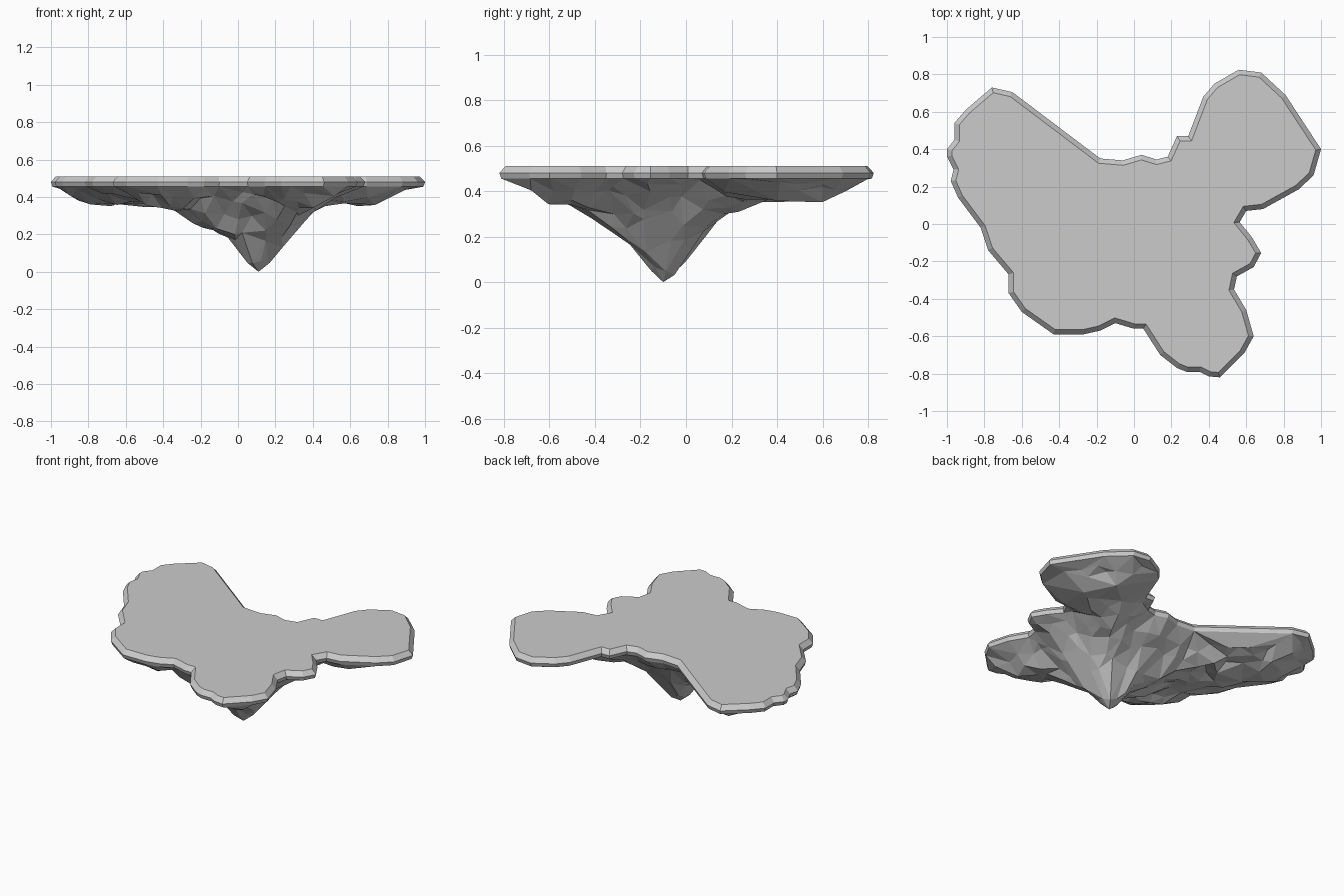
import bpy, bmesh, math, random
from mathutils import Vector
from mathutils.geometry import delaunay_2d_cdt, intersect_point_line

if "Cube" in bpy.data.objects:
    bpy.data.objects.remove(bpy.data.objects["Cube"])

random.seed(4)

# Coastline of the island, clockwise from the west
COAST = [(-1, .40), (-.96, .45), (-.96, .54), (-.90, .61), (-.76, .73), (-.65, .705),
         (-.18, .35), (-.06, .34), (.04, .37), (.12, .345), (.18, .36), (.23, .47),
         (.29, .47), (.37, .68), (.43, .75), (.56, .825), (.68, .81), (.81, .69),
         (1, .40), (.96, .26), (.88, .185), (.69, .08), (.60, .07), (.565, .01),
         (.63, -.07), (.68, -.155), (.64, -.23), (.55, -.28), (.535, -.35), (.60, -.46),
         (.64, -.60), (.59, -.69), (.46, -.82), (.40, -.815), (.35, -.79), (.28, -.79),
         (.23, -.77), (.14, -.70), (.05, -.56), (0, -.56), (-.10, -.53), (-.18, -.57),
         (-.27, -.59), (-.43, -.59), (-.60, -.47), (-.67, -.37), (-.67, -.27),
         (-.78, -.14), (-.82, -.02), (-.94, .14), (-.98, .23), (-.965, .29), (-1, .36)]
coast = [Vector(p) for p in reversed(COAST)]
n = len(coast)
APEX = Vector((.11, -.10))
# Height of the central rock by distance from its tip
CORE = [(0, 0), (.05, .035), (.12, .12), (.17, .17), (.25, .205), (.33, .25),
        (.42, .32), (.55, .36), (3, .37)]


def inset(loop, d):
    out = []
    for i, p in enumerate(loop):
        a = (p - loop[i - 1]).normalized()
        b = (loop[(i + 1) % n] - p).normalized()
        na, nb = Vector((-a.y, a.x)), Vector((-b.y, b.x))
        m = (na + nb).normalized()
        out.append(p + m * d / max(.75, m.dot(na)))
    return out


def edge_distance(p):
    best = 9
    for i in range(n):
        a, b = coast[i - 1], coast[i]
        q, t = intersect_point_line(p, a, b)
        t = min(1, max(0, t))
        best = min(best, (p - a.lerp(b, t)).length)
    return best


def inside(p):
    hit = False
    for i in range(n):
        a, b = coast[i - 1], coast[i]
        if (a.y > p.y) != (b.y > p.y) and p.x < a.x + (b.x - a.x) * (p.y - a.y) / (b.y - a.y):
            hit = not hit
    return hit


def interp(table, x):
    for (x0, y0), (x1, y1) in zip(table, table[1:]):
        if x <= x1:
            return y0 + (y1 - y0) * (x - x0) / (x1 - x0)
    return table[-1][1]


def rock_height(p):
    r, d = (p - APEX).length, edge_distance(p)
    core = interp(CORE, r)
    slope = .5 + .6 * max(0, 1 - r / .6)
    z = max(core, .455 - slope * d)
    if r > .06:
        z += random.uniform(-.022, .03)
    return min(z, .45)


def make(name, verts, faces):
    me = bpy.data.meshes.new(name)
    me.from_pydata(verts, [], faces)
    bm = bmesh.new()
    bm.from_mesh(me)
    bm.normal_update()
    bm.to_mesh(me)
    bm.free()
    ob = bpy.data.objects.new(name, me)
    bpy.context.collection.objects.link(ob)
    return ob


# Flat plateau with bevelled rim
rings = [(inset(coast, .008), .455), (coast, .48), (inset(coast, .026), .51)]
verts = [(p.x, p.y, z) for loop, z in rings for p in loop]
faces = [tuple(range(2 * n, 3 * n))]
for k in range(2):
    for i in range(n):
        j = (i + 1) % n
        faces.append((k * n + i, k * n + j, (k + 1) * n + j, (k + 1) * n + i))
make("plateau", verts, faces)

# Craggy underside: jittered points, finer near the tip
rim = rings[0][0]
pts = [APEX]
for i in range(8):
    a = i * math.tau / 8 + .2
    pts.append(APEX + Vector((math.cos(a), math.sin(a))) * .06)
step = .085
for iy in range(-10, 11):
    for ix in range(-12, 13):
        p = Vector(((ix + .5 * (iy % 2)) * step, iy * step))
        p += Vector((random.uniform(-.025, .025), random.uniform(-.025, .025)))
        r = (p - APEX).length
        if r < .1 or (r > .65 and random.random() < .4):
            continue
        if inside(p) and edge_distance(p) > .045:
            pts.append(p)
edges = [(i, (i + 1) % n) for i in range(n)]
v2, _, tris, orig, _, _ = delaunay_2d_cdt(rim + pts, edges, [], 1, 1e-5)
under = []
for p, src in zip(v2, orig):
    z = .455 if any(s < n for s in src) else rock_height(Vector(p))
    under.append((p[0], p[1], z))
make("rock_underside", under, [tuple(reversed(t)) for t in tris])
